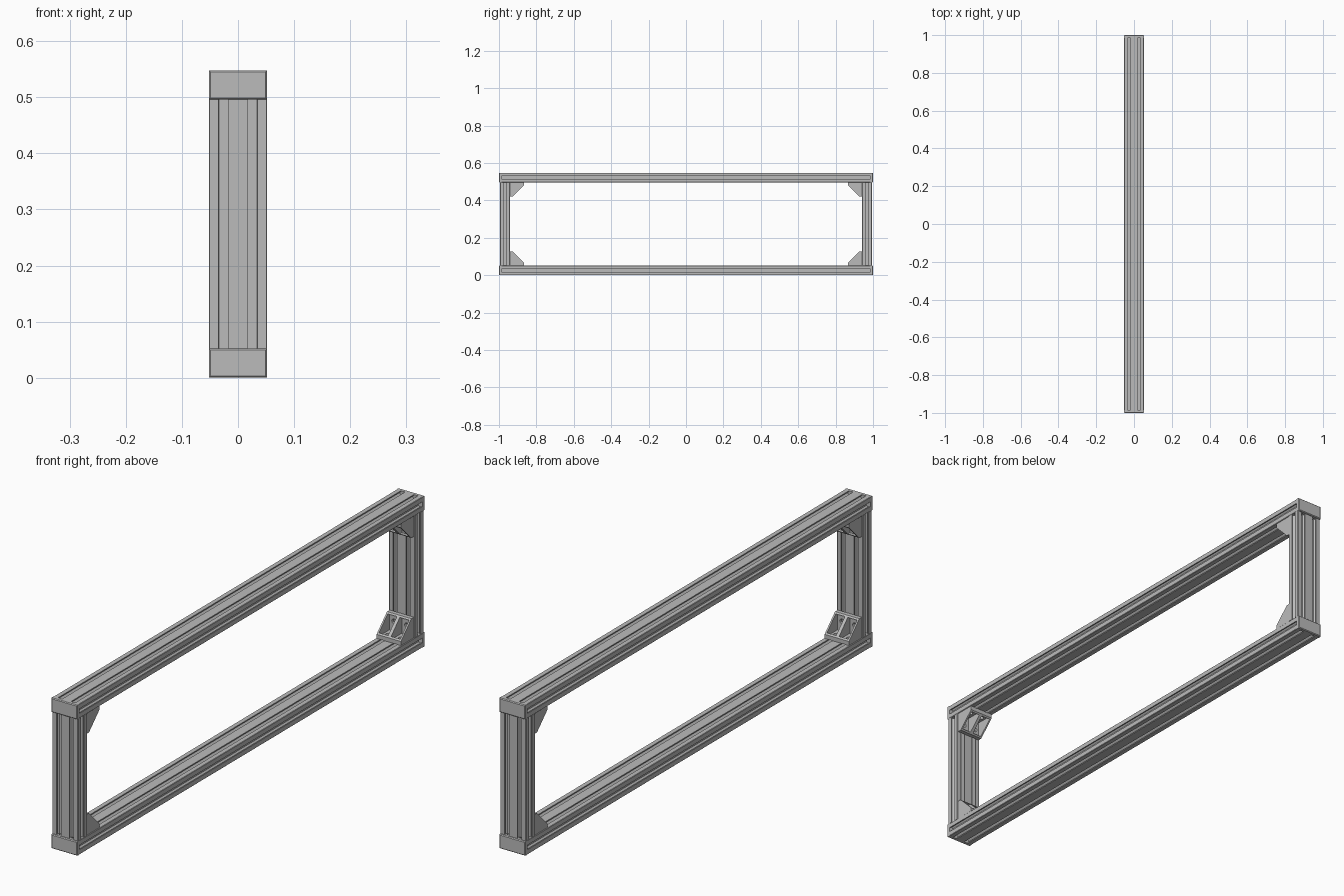
import bpy, bmesh, math
from mathutils import Vector

cube = bpy.data.objects.get("Cube")
if cube:
    bpy.data.objects.remove(cube)

metal = bpy.data.materials.new("aluminium_grey")
metal.use_nodes = True
grey = (0.5, 0.5, 0.5, 1)
metal.diffuse_color = grey
metal.node_tree.nodes["Principled BSDF"].inputs["Base Color"].default_value = grey

CELL = 0.052            # one square cell of the double-width profile
H = CELL / 2
TOP = 0.548             # overall height
CAP = 0.014             # end cap thickness
POST_OUT = 0.994        # outer face of the posts


def add_prism(bm, pts, place, a, b):
    """Sweep outline pts from a to b; place maps (p, q, t) to a position."""
    ends = [[bm.verts.new(place(p, q, t)) for p, q in pts] for t in (a, b)]
    for ring in ends:
        bm.faces.new(ring)
    n = len(pts)
    for i in range(n):
        j = (i + 1) % n
        bm.faces.new((ends[0][i], ends[0][j], ends[1][j], ends[1][i]))


def finish(bm, name):
    bmesh.ops.recalc_face_normals(bm, faces=bm.faces)
    mesh = bpy.data.meshes.new(name)
    bm.to_mesh(mesh)
    bm.free()
    mesh.materials.append(metal)
    obj = bpy.data.objects.new(name, mesh)
    bpy.context.scene.collection.objects.link(obj)
    return obj


def slot_profile():
    """Outline of a two-cell bar with six undercut slots."""
    half = [(0.0085, 0), (0.0085, 0.004), (0.015, 0.004), (0.015, 0.008), (0.008, 0.015)]
    slot = [(-t, d) for t, d in half] + [(t, d) for t, d in reversed(half)]
    pts = []
    # each side: start corner, direction along it, slot centres
    sides = [((-CELL, -H), (1, 0), (H, 3 * H)), ((CELL, -H), (0, 1), (H,)),
             ((CELL, H), (-1, 0), (H, 3 * H)), ((-CELL, H), (0, -1), (H,))]
    r = 0.0015
    for (cx, cy), (dx, dy), centres in sides:
        length = 2 * CELL if dx else CELL
        run = [(r, 0)] + [(c + t, d) for c in centres for t, d in slot] + [(length - r, 0)]
        pts += [(cx + dx * s - dy * d, cy + dy * s + dx * d) for s, d in run]
    return pts


profile = slot_profile()

# Long horizontal bars with their end caps
for level, zc in (("bottom", H), ("top", TOP - H)):
    bm = bmesh.new()
    add_prism(bm, profile, lambda p, q, t: Vector((p, t, zc + q)), CAP - 1, 1 - CAP)
    finish(bm, level + "_bar")
    for end, sy in (("front", -1), ("back", 1)):
        bm = bmesh.new()
        rect = [(-CELL, -H), (CELL, -H), (CELL, H), (-CELL, H)]
        add_prism(bm, rect, lambda p, q, t: Vector((p, sy * t, zc + q)), 1 - CAP, 0.997)
        bmesh.ops.recalc_face_normals(bm, faces=bm.faces)
        outer = [f for f in bm.faces if f.normal.y * sy > 0.9]
        bmesh.ops.inset_region(bm, faces=outer, thickness=0.004, depth=0.003)
        finish(bm, f"{level}_{end}_end_cap")

# Upright posts between the bars
for end, sy in (("front", -1), ("back", 1)):
    bm = bmesh.new()
    yc = sy * (POST_OUT - H)
    add_prism(bm, profile, lambda p, q, t: Vector((p, yc + q, t)), CELL, TOP - CELL)
    finish(bm, end + "_post")

# Corner brackets: drilled angle plate plus side and middle ribs
LEG, LIP, THICK = 0.075, 0.015, 0.008
angle = [(0, 0), (LEG, 0), (LEG, LIP), (LEG - 0.005, LIP + 0.005), (LEG - 0.005, THICK),
         (THICK, THICK), (THICK, LEG - 0.005), (LIP + 0.005, LEG - 0.005), (LIP, LEG), (0, LEG)]
gusset = [(0, 0), (LEG, 0), (LEG, LIP), (LIP, LEG), (0, LEG)]
circle = [(0.009 * math.cos(k * math.pi / 8), 0.009 * math.sin(k * math.pi / 8))
          for k in range(16)]
HOLE = 0.042

for level, sz in (("bottom", 1), ("top", -1)):
    for end, sy in (("front", -1), ("back", 1)):
        y0 = sy * (POST_OUT - CELL)
        z0 = CELL if sz > 0 else TOP - CELL

        def at(u, v, x):
            return Vector((x, y0 - sy * u, z0 + sz * v))

        name = f"{level}_{end}_bracket"
        bm = bmesh.new()
        add_prism(bm, angle, at, -0.048, 0.048)
        plate = finish(bm, name + "_plate")

        # Bolt holes through both legs
        bm = bmesh.new()
        for x in (-H, H):
            add_prism(bm, circle, lambda p, q, t: at(HOLE + p, t, x + q), -0.01, 0.02)
            add_prism(bm, circle, lambda p, q, t: at(t, HOLE + p, x + q), -0.01, 0.02)
        cutter = finish(bm, name + "_cutter")
        cutter.hide_render = True
        cut = plate.modifiers.new("holes", 'BOOLEAN')
        cut.operation, cut.solver, cut.object = 'DIFFERENCE', 'EXACT', cutter
        bpy.context.view_layer.objects.active = plate
        bpy.ops.object.modifier_apply(modifier=cut.name)
        bpy.data.objects.remove(cutter)

        bm = bmesh.new()
        for x, w in ((-0.046, 0.003), (0, 0.006), (0.046, 0.003)):
            add_prism(bm, gusset, at, x - w, x + w)
        finish(bm, name + "_ribs")
